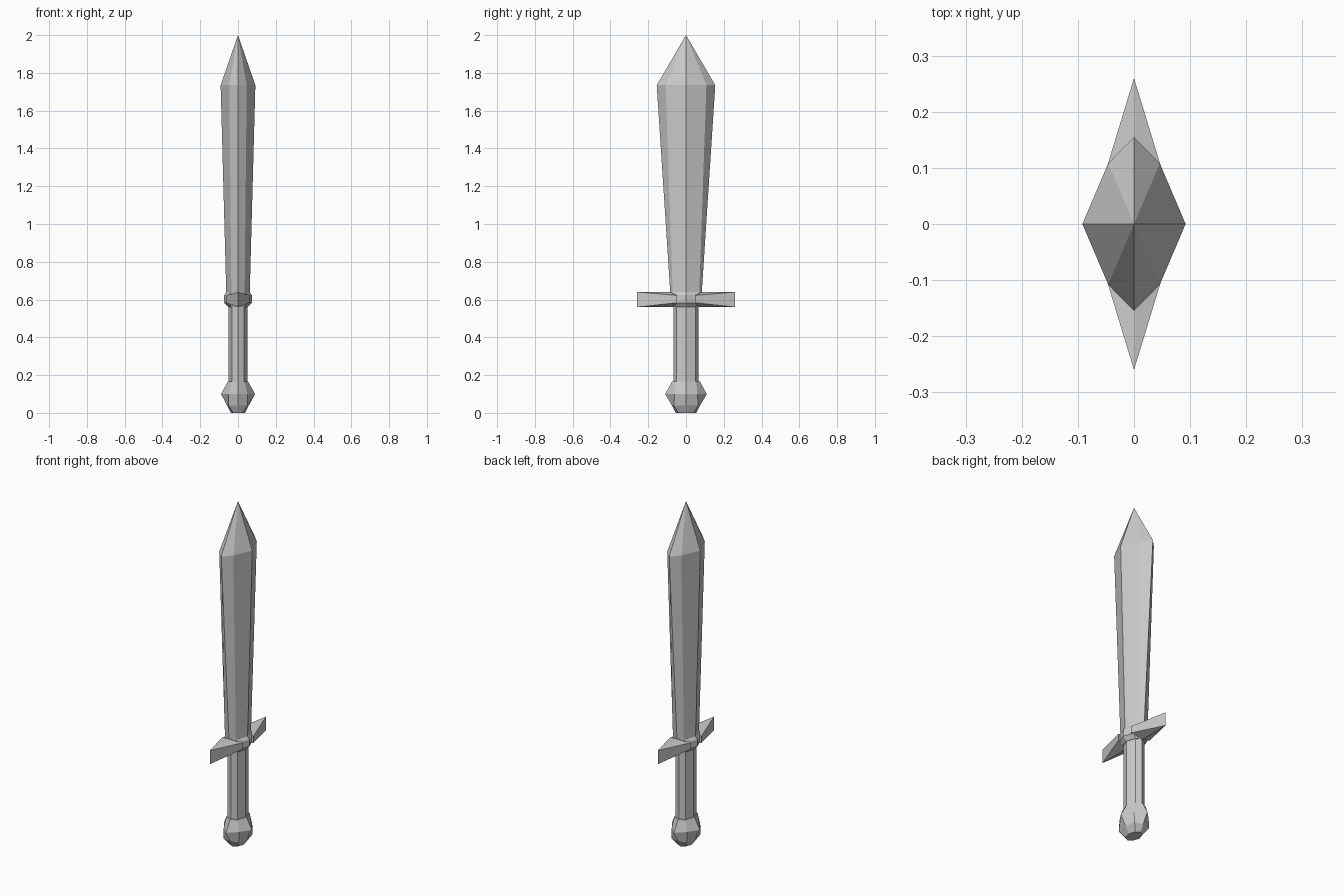
import bpy, bmesh
from mathutils import Vector

if "Cube" in bpy.data.objects:
    bpy.data.objects.remove(bpy.data.objects["Cube"])


def finish(name, bm):
    bmesh.ops.recalc_face_normals(bm, faces=bm.faces)
    mesh = bpy.data.meshes.new(name)
    bm.to_mesh(mesh)
    bm.free()
    obj = bpy.data.objects.new(name, mesh)
    bpy.context.collection.objects.link(obj)
    return obj


def octagon(z, a, b, dx, dy):
    # eight-sided section: half widths a, b and diagonal corner dx, dy
    return [Vector((x, y, z)) for x, y in (
        (a, 0), (dx, dy), (0, b), (-dx, dy),
        (-a, 0), (-dx, -dy), (0, -b), (dx, -dy))]


def loft(name, sections, tip=None):
    bm = bmesh.new()
    rings = [[bm.verts.new(p) for p in octagon(*s)] for s in sections]
    for low, high in zip(rings, rings[1:]):
        for i in range(8):
            j = (i + 1) % 8
            bm.faces.new((low[i], low[j], high[j], high[i]))
    bm.faces.new(rings[0][::-1])
    if tip is None:
        bm.faces.new(rings[-1])
    else:
        point = bm.verts.new((0, 0, tip))
        for i in range(8):
            bm.faces.new((rings[-1][i], rings[-1][(i + 1) % 8], point))
    return finish(name, bm)


# Tapered blade with pointed tip
loft("blade", [(0.63, 0.062, 0.083, 0.035, 0.07),
               (1.735, 0.092, 0.155, 0.046, 0.108)], tip=2.0)

# Grip
loft("grip", [(0.15, 0.05, 0.067, 0.032, 0.05),
              (0.57, 0.05, 0.067, 0.032, 0.05)])

# Faceted pommel
loft("pommel", [(0.0, 0.038, 0.055, 0.025, 0.04),
                (0.04, 0.058, 0.075, 0.05, 0.065),
                (0.10, 0.09, 0.11, 0.05, 0.06),
                (0.165, 0.054, 0.074, 0.036, 0.055)])

# Collar in the middle of the guard
loft("guard_collar", [(0.56, 0.052, 0.07, 0.034, 0.052),
                      (0.583, 0.073, 0.08, 0.05, 0.06),
                      (0.623, 0.073, 0.08, 0.05, 0.06),
                      (0.64, 0.062, 0.085, 0.036, 0.07)])

# Guard arm narrowing to an upright edge, mirrored to the other side
bm = bmesh.new()
for p in [(0, 0.26, 0.56), (0, 0.26, 0.64), (0, 0.05, 0.56), (0, 0.05, 0.64),
          (0.064, 0.05, 0.583), (0.064, 0.05, 0.622),
          (-0.064, 0.05, 0.583), (-0.064, 0.05, 0.622)]:
    bm.verts.new(p)
bmesh.ops.convex_hull(bm, input=bm.verts)
arms = finish("guard_arms", bm)
mirror = arms.modifiers.new("mirror", 'MIRROR')
mirror.use_axis = (False, True, False)
